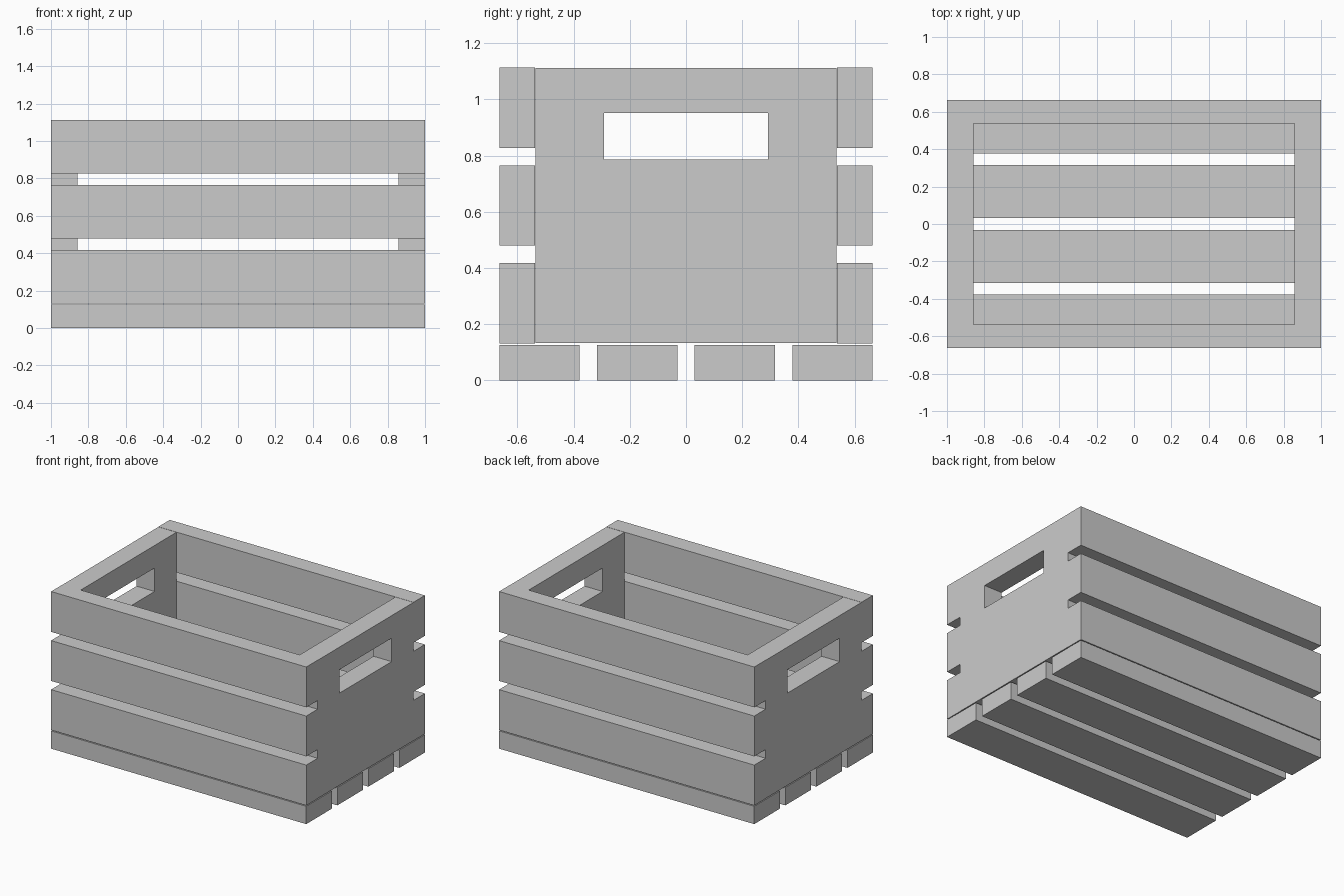
import bpy, bmesh

if "Cube" in bpy.data.objects:
    bpy.data.objects.remove(bpy.data.objects["Cube"])

X, Y = 1.0, 0.664          # half length and half width of the crate
T, H = 0.127, 0.286        # slat thickness and slat width
PITCH = 0.3475             # spacing from slat to slat
Z0 = 0.133                 # underside of the walls, just above the floor slats


def finish(name, bm):
    bmesh.ops.recalc_face_normals(bm, faces=bm.faces)
    mesh = bpy.data.meshes.new(name)
    bm.to_mesh(mesh)
    bm.free()
    obj = bpy.data.objects.new(name, mesh)
    bpy.context.collection.objects.link(obj)
    return obj


def box(name, lo, hi):
    bm = bmesh.new()
    bmesh.ops.create_cube(bm, size=1)
    for v in bm.verts:
        v.co = [(a + b) / 2 + c * (b - a) for a, b, c in zip(lo, hi, v.co)]
    return finish(name, bm)


def rect(y0, y1, z0, z1):
    return [(y0, z0), (y1, z0), (y1, z1), (y0, z1)]


def end_panel(name, x0, x1):
    # rectangular board with a rectangular hand hole through it
    bm = bmesh.new()
    loops = [[bm.verts.new((x, y, z)) for y, z in r]
             for x in (x0, x1)
             for r in (rect(-0.536, 0.536, Z0, 1.112), rect(-0.292, 0.292, 0.786, 0.952))]
    out0, in0, out1, in1 = loops
    for a, b in ((out0, in0), (in0, in1), (in1, out1), (out1, out0)):
        for i in range(4):
            j = (i + 1) % 4
            bm.faces.new((a[i], a[j], b[j], b[i]))
    return finish(name, bm)


# floor slats
for i in range(4):
    y = (i - 1.5) * PITCH
    box(f"floor_slat_{i + 1}", (-X, y - H / 2, 0), (X, y + H / 2, 0.126))

# front and back wall slats
for i in range(3):
    z = Z0 + i * PITCH - 0.001
    box(f"front_slat_{i + 1}", (-X, -Y, z), (X, -Y + T, z + H))
    box(f"back_slat_{i + 1}", (-X, Y - T, z), (X, Y, z + H))

# end panels with handles
end_panel("left_end_panel", -X, -0.858)
end_panel("right_end_panel", 0.858, X)
